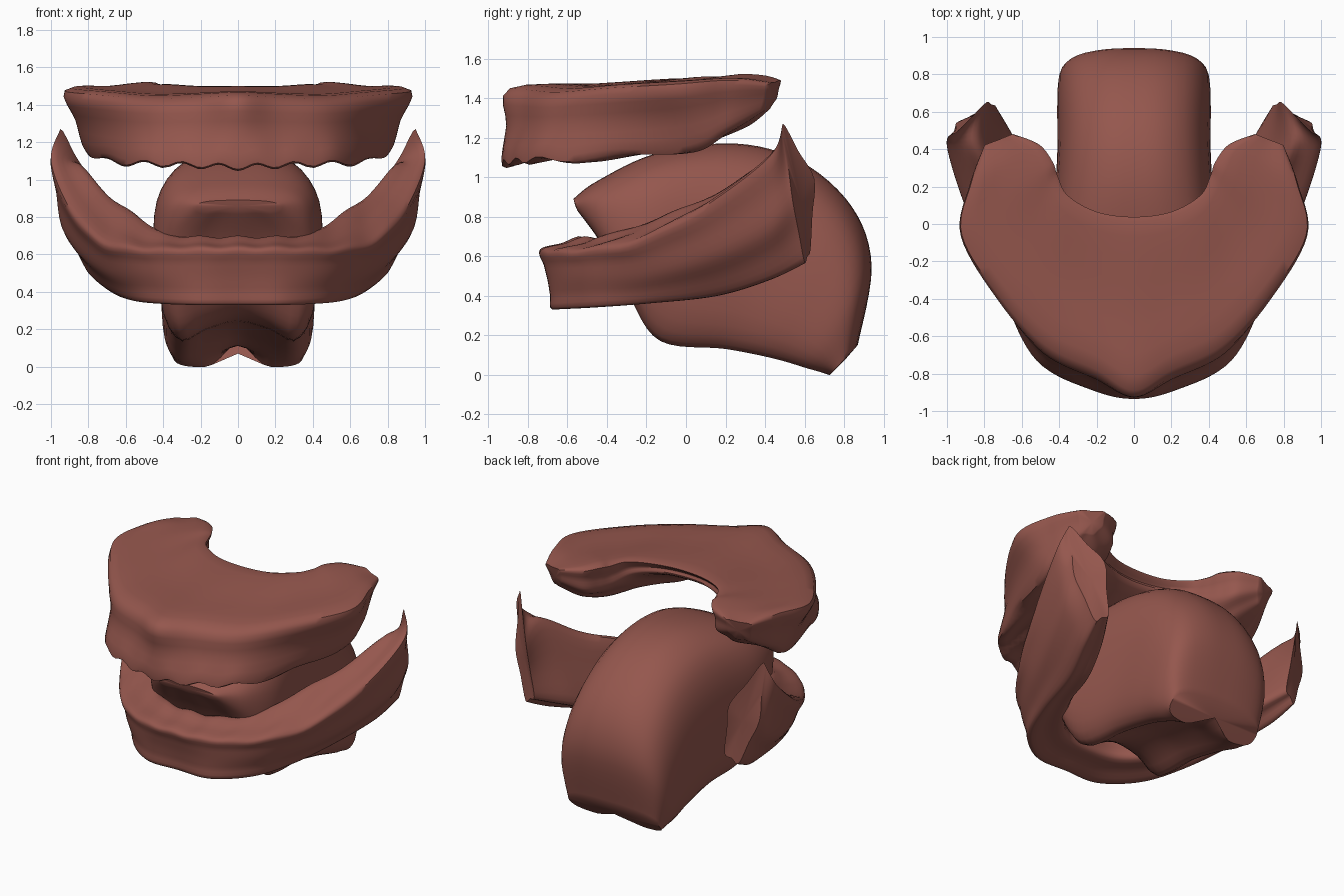
import bpy
import bmesh
import math
from mathutils import Vector

cube = bpy.data.objects.get("Cube")
if cube:
    bpy.data.objects.remove(cube, do_unlink=True)

gum_red = bpy.data.materials.new("gum_red")
gum_red.use_nodes = True
gum_red.diffuse_color = (0.30, 0.095, 0.075, 1)
gum_red.node_tree.nodes["Principled BSDF"].inputs["Base Color"].default_value = gum_red.diffuse_color


def blend(a, b, c, d, t):
    """Smooth curve from b to c, with a and d as neighbours."""
    return 0.5 * (2 * b + (c - a) * t + (2 * a - 5 * b + 4 * c - d) * t * t
                  + (3 * b - a - 3 * c + d) * t ** 3)


def smooth_path(points, steps, closed):
    """Resample a path so that the curve passes through every point."""
    count = len(points)

    def pick(i):
        return points[i % count] if closed else points[max(0, min(count - 1, i))]

    path = []
    for i in range(count if closed else count - 1):
        for s in range(steps):
            path.append(blend(pick(i - 1), pick(i), pick(i + 1), pick(i + 2), s / steps))
    if not closed:
        path.append(points[-1])
    return path


def with_midpoints(corners):
    """Add the middle of each side, to keep the section's sides fairly flat."""
    ring = []
    for i, p in enumerate(corners):
        ring += [p, (p + corners[(i + 1) % len(corners)]) / 2]
    return ring


def mirrored(stations):
    """Continue half an arch over to the other side of x = 0."""
    other = [[Vector((-p.x, p.y, p.z)) for p in ring] for ring in stations[:0:-1]]
    return other + stations


def loft(name, stations, along, around, ripple=None):
    """Skin a closed, smooth body over a row of sections."""
    lines = [smooth_path(list(line), along, False) for line in zip(*stations)]
    rings = [smooth_path(list(ring), around, True) for ring in zip(*lines)]
    bm = bmesh.new()
    rows = [[bm.verts.new(p) for p in ring] for ring in rings]
    n = len(rows[0])
    for lower, upper in zip(rows, rows[1:]):
        for i in range(n):
            j = (i + 1) % n
            bm.faces.new((lower[i], lower[j], upper[j], upper[i]))
    # Rounded end caps
    for row, inner in ((rows[0], rows[1]), (rows[-1], rows[-2])):
        centre = sum((v.co for v in row), Vector()) / n
        behind = sum((v.co for v in inner), Vector()) / n
        tip = bm.verts.new(centre + (centre - behind) * 0.25)
        for i in range(n):
            bm.faces.new((row[i], row[(i + 1) % n], tip))
    if ripple:
        for v in bm.verts:
            v.co.z += ripple(v.co)
    bmesh.ops.recalc_face_normals(bm, faces=bm.faces)
    mesh = bpy.data.meshes.new(name)
    bm.to_mesh(mesh)
    bm.free()
    mesh.materials.append(gum_red)
    obj = bpy.data.objects.new(name, mesh)
    bpy.context.collection.objects.link(obj)
    bpy.ops.object.select_all(action="DESELECT")
    obj.select_set(True)
    bpy.context.view_layer.objects.active = obj
    bpy.ops.object.shade_smooth_by_angle(angle=math.radians(50))


def arch(name, table, ripple):
    sections = [with_midpoints([Vector(p) for p in row]) for row in table]
    loft(name, mirrored(sections), 8, 4, ripple)


# Upper gum: outer bottom, outer top, inner top, inner bottom, inner ridge
upper_sections = [
    [(0, -.93, 1.07), (0, -.89, 1.45), (0, .01, 1.5), (0, -.03, 1.4), (0, -.68, 1.12)],
    [(.22, -.89, 1.08), (.2, -.78, 1.44), (.2, .04, 1.5), (.19, 0, 1.4), (.15, -.66, 1.12)],
    [(.52, -.73, 1.09), (.47, -.65, 1.43), (.36, .13, 1.51), (.34, .08, 1.38), (.38, -.5, 1.12)],
    [(.69, -.37, 1.1), (.71, -.4, 1.45), (.42, .24, 1.51), (.41, .2, 1.34), (.5, -.2, 1.14)],
    [(.8, .03, 1.14), (.92, -.06, 1.47), (.45, .32, 1.52), (.46, .3, 1.33), (.55, .08, 1.18)],
    [(.82, .2, 1.23), (.87, .22, 1.49), (.52, .42, 1.51), (.52, .4, 1.35), (.6, .3, 1.25)],
    [(.76, .39, 1.34), (.8, .42, 1.47), (.65, .48, 1.49), (.65, .46, 1.4), (.69, .42, 1.34)],
]


def upper_ripple(p):
    near_edge = max(0, min(1, (1.22 - p.z) / 0.12))
    return -0.015 * near_edge * math.cos(p.x * math.tau / 0.2)


arch("upper_gum", upper_sections, upper_ripple)

# Lower gum: outer bottom, outer side, outer top, inner top, inner bottom
lower_sections = [
    [(0, -.67, .33), (0, -.7, .48), (0, -.74, .63), (0, -.52, .69), (0, -.44, .4)],
    [(.25, -.66, .33), (.26, -.68, .48), (.25, -.71, .63), (.2, -.49, .69), (.2, -.41, .4)],
    [(.47, -.48, .34), (.5, -.52, .49), (.51, -.55, .63), (.39, -.35, .71), (.35, -.27, .4)],
    [(.59, -.2, .36), (.68, -.22, .5), (.74, -.25, .68), (.54, -.08, .81), (.47, -.05, .42)],
    [(.68, .15, .4), (.83, .12, .59), (.9, .09, .85), (.69, .17, .91), (.54, .2, .45)],
    [(.78, .42, .48), (.94, .42, .74), (1, .42, 1.1), (.82, .43, 1.06), (.62, .42, .55)],
    [(.83, .6, .57), (.95, .54, .88), (.95, .49, 1.27), (.79, .65, .99), (.74, .63, .63)],
]


def lower_ripple(p):
    on_crest = max(0, min(1, (p.z - 0.55) / 0.12)) * max(0, min(1, (0.2 - p.y) / 0.3))
    return 0.006 * on_crest * math.cos(p.x * math.tau / 0.2)


arch("lower_gum", lower_sections, lower_ripple)

# Tongue: top y and z, bottom y and z, half width, depth of the groove below
tongue_spine = [
    (-.57, .89, -.55, .83, .22, 0),
    (-.45, .98, -.44, .68, .37, 0),
    (-.15, 1.12, -.29, .4, .45, .04),
    (.25, 1.17, -.13, .17, .43, .1),
    (.58, 1.08, .2, .13, .41, .1),
    (.84, .85, .45, .08, .41, .12),
    (.94, .55, .62, .03, .4, .16),
    (.87, .15, .73, 0, .35, .8),
]
# Half of the cross-section, from the groove round to the crown
half_section = [(.4, .06), (.72, 0), (.93, .12), (1, .38), (.96, .68), (.76, .88), (.4, .98)]

tongue_sections = []
for top_y, top_z, low_y, low_z, width, groove in tongue_spine:
    top, low = Vector((0, top_y, top_z)), Vector((0, low_y, low_z))
    left_half = [(-u, v) for u, v in reversed(half_section)]
    outline = [(0, groove)] + half_section + [(0, 1)] + left_half
    tongue_sections.append([low.lerp(top, v) + Vector((u * width, 0, 0)) for u, v in outline])
loft("tongue", tongue_sections, 6, 3)
